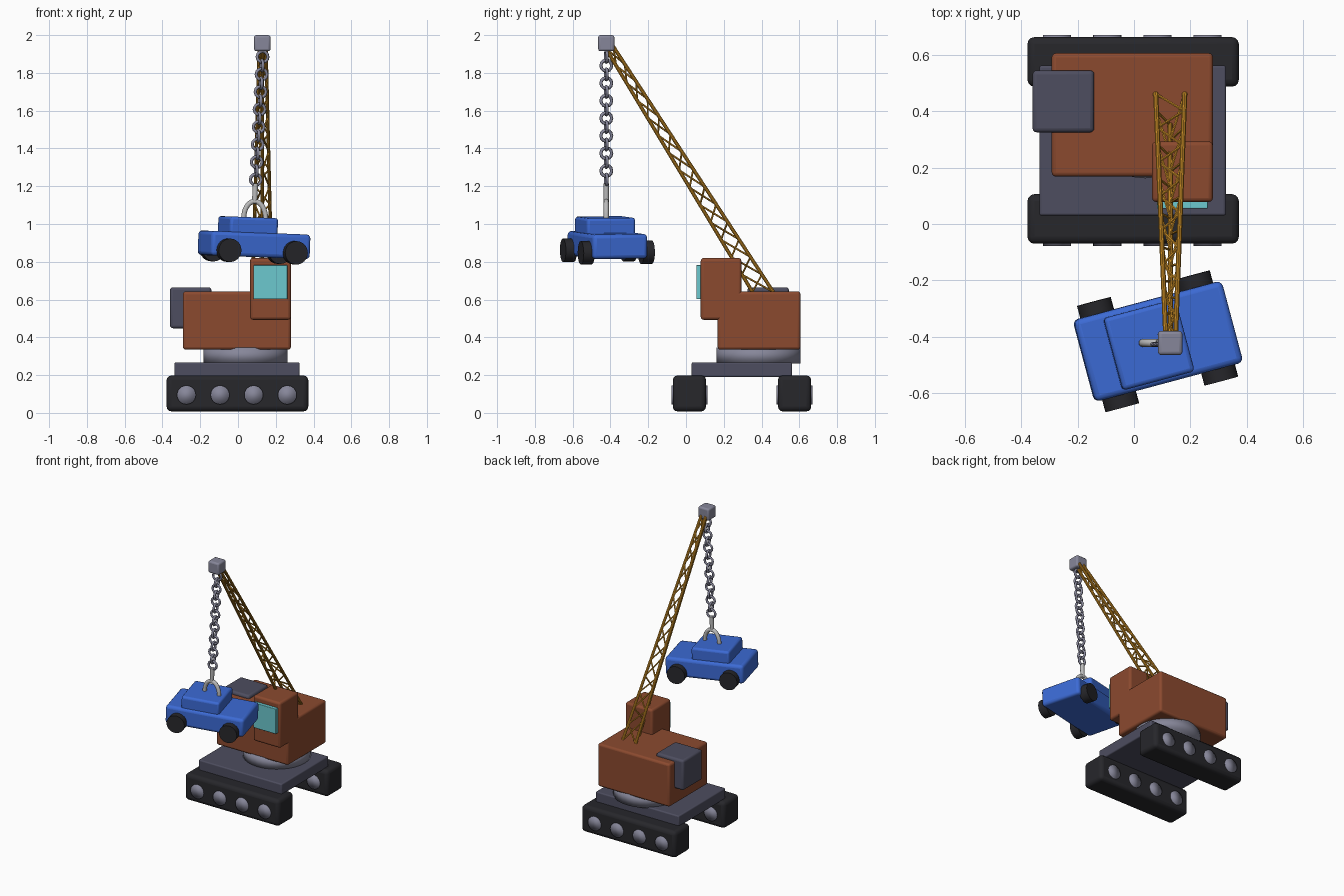
import bpy
from math import radians, pi, sin, cos
from mathutils import Vector, Matrix

cube = bpy.data.objects.get("Cube")
if cube:
    bpy.data.objects.remove(cube, do_unlink=True)


def material(name, r, g, b):
    m = bpy.data.materials.new(name)
    m.use_nodes = True
    m.diffuse_color = (r, g, b, 1)
    m.node_tree.nodes["Principled BSDF"].inputs["Base Color"].default_value = (r, g, b, 1)
    return m


RUST = material("rust_brown", 0.26, 0.068, 0.028)
BLUE = material("car_blue", 0.045, 0.145, 0.66)
BLACK = material("track_black", 0.02, 0.02, 0.024)
SLATE = material("slate_grey", 0.075, 0.075, 0.115)
AMBER = material("boom_amber", 0.62, 0.28, 0.02)
GLASS = material("window_teal", 0.15, 0.58, 0.62)
STEEL = material("steel_grey", 0.24, 0.24, 0.32)
PALE = material("hook_grey", 0.5, 0.5, 0.5)


def finish(name, mat):
    ob = bpy.context.object
    ob.name = name
    ob.data.materials.append(mat)
    return ob


def box(name, lo, hi, mat, bevel=0.015):
    lo, hi = Vector(lo), Vector(hi)
    bpy.ops.mesh.primitive_cube_add(size=1, location=(lo + hi) / 2)
    ob = finish(name, mat)
    ob.scale = hi - lo
    bpy.ops.object.transform_apply(location=False, rotation=False, scale=True)
    mod = ob.modifiers.new("Bevel", "BEVEL")
    mod.width, mod.segments = bevel, 3
    bpy.ops.object.shade_smooth_by_angle()
    return ob


def rod(name, a, b, radius, mat, sides=16, soft=False):
    a, b = Vector(a), Vector(b)
    bpy.ops.mesh.primitive_cylinder_add(vertices=sides, radius=radius, depth=(b - a).length,
                                        location=(a + b) / 2)
    ob = finish(name, mat)
    ob.rotation_euler = (b - a).to_track_quat("Z", "Y").to_euler()
    if soft:
        bpy.ops.object.shade_smooth()
    else:
        bpy.ops.object.shade_smooth_by_angle()
    return ob


# Tracks with road wheels showing on both faces
for side, y in (("front", 0.018), ("rear", 0.575)):
    box(side + "_track", (-0.378, y - 0.088, 0.008), (0.372, y + 0.088, 0.198), BLACK, 0.025)
    for i in range(4):
        x = -0.273 + i * 0.178
        rod(f"{side}_road_wheel_{i + 1}", (x, y - 0.096, 0.095), (x, y + 0.096, 0.095),
            0.05, STEEL, 24, True)

# Undercarriage and turntable
box("undercarriage_frame", (-0.336, 0.03, 0.19), (0.326, 0.562, 0.268), SLATE, 0.008)
rod("turntable", (0.04, 0.384, 0.262), (0.04, 0.384, 0.345), 0.222, STEEL, 32, True)

# House, cab, window and engine box
box("house", (-0.292, 0.168, 0.335), (0.28, 0.606, 0.643), RUST)
box("cab", (0.064, 0.078, 0.493), (0.28, 0.293, 0.82), RUST)
box("cab_window", (0.082, 0.055, 0.602), (0.262, 0.085, 0.782), GLASS, 0.003)
box("engine_box", (-0.36, 0.325, 0.448), (-0.141, 0.545, 0.665), SLATE)

# Lattice boom: two upper chords, one lower chord and zigzag lacing
chords = [
    (Vector((0.077, 0.462, 0.64)), Vector((0.112, -0.385, 1.94))),
    (Vector((0.18, 0.462, 0.64)), Vector((0.148, -0.385, 1.94))),
    (Vector((0.128, 0.352, 0.64)), Vector((0.13, -0.425, 1.93))),
]
for i, (a, b) in enumerate(chords):
    rod(f"boom_chord_{i + 1}", a, b, 0.0095, AMBER, 10)
PANELS = 14
for i in range(3):
    pair = chords[i], chords[(i + 1) % 3]
    for k in range(PANELS):
        p = pair[k % 2][0].lerp(pair[k % 2][1], k / PANELS)
        q = pair[1 - k % 2][0].lerp(pair[1 - k % 2][1], (k + 1) / PANELS)
        rod(f"boom_lacing_{i + 1}_{k + 1}", p, q, 0.005, AMBER, 6)

# Boom head
box("boom_head", (0.085, -0.465, 1.915), (0.172, -0.379, 2.0), STEEL, 0.012)

# Chain of alternating links, swinging slightly to the side
top, bottom = Vector((0.13, -0.422, 1.885)), Vector((0.094, -0.422, 1.235))
LINKS = 15
for i in range(LINKS):
    bpy.ops.mesh.primitive_torus_add(major_segments=12, minor_segments=6, major_radius=0.029,
                                     minor_radius=0.0085,
                                     location=top.lerp(bottom, i / (LINKS - 1)))
    link = finish(f"chain_link_{i + 1}", STEEL)
    link.rotation_euler = (radians(90), 0, radians(90 * (i % 2) + 10))
    bpy.ops.object.shade_smooth()

# Hook shank and arched hook
rod("hook_shank", (0.092, -0.422, 1.215), (0.088, -0.422, 1.11), 0.014, PALE)
curve = bpy.data.curves.new("hook_arch", "CURVE")
curve.dimensions = "3D"
curve.bevel_depth, curve.bevel_resolution = 0.014, 3
curve.use_fill_caps = True
arc = curve.splines.new("POLY")
arc.points.add(16)
for i, point in enumerate(arc.points):
    t = pi * i / 16
    point.co = (0.088 + 0.058 * cos(t), -0.422, 1.03 + 0.09 * sin(t), 1)
hook = bpy.data.objects.new("hook_arch", curve)
hook.data.materials.append(PALE)
bpy.context.collection.objects.link(hook)

# Hanging car, built about its own centre and then tilted into place
car = [
    box("car_body", (-0.272, -0.15, -0.065), (0.272, 0.15, 0.065), BLUE, 0.02),
    box("car_roof", (-0.17, -0.135, 0.04), (0.094, 0.13, 0.145), BLUE),
]
for end, x in (("rear", -0.182), ("front", 0.182)):
    for side, s in (("right", -1), ("left", 1)):
        car.append(rod(f"car_{end}_{side}_wheel", (x, s * 0.135, -0.034),
                       (x, s * 0.195, -0.034), 0.062, BLACK, 24))
place = (Matrix.Translation((0.085, -0.416, 0.89)) @ Matrix.Rotation(radians(2.2), 4, "Y")
         @ Matrix.Rotation(radians(15), 4, "Z"))
bpy.context.view_layer.update()
for part in car:
    part.matrix_world = place @ part.matrix_world
